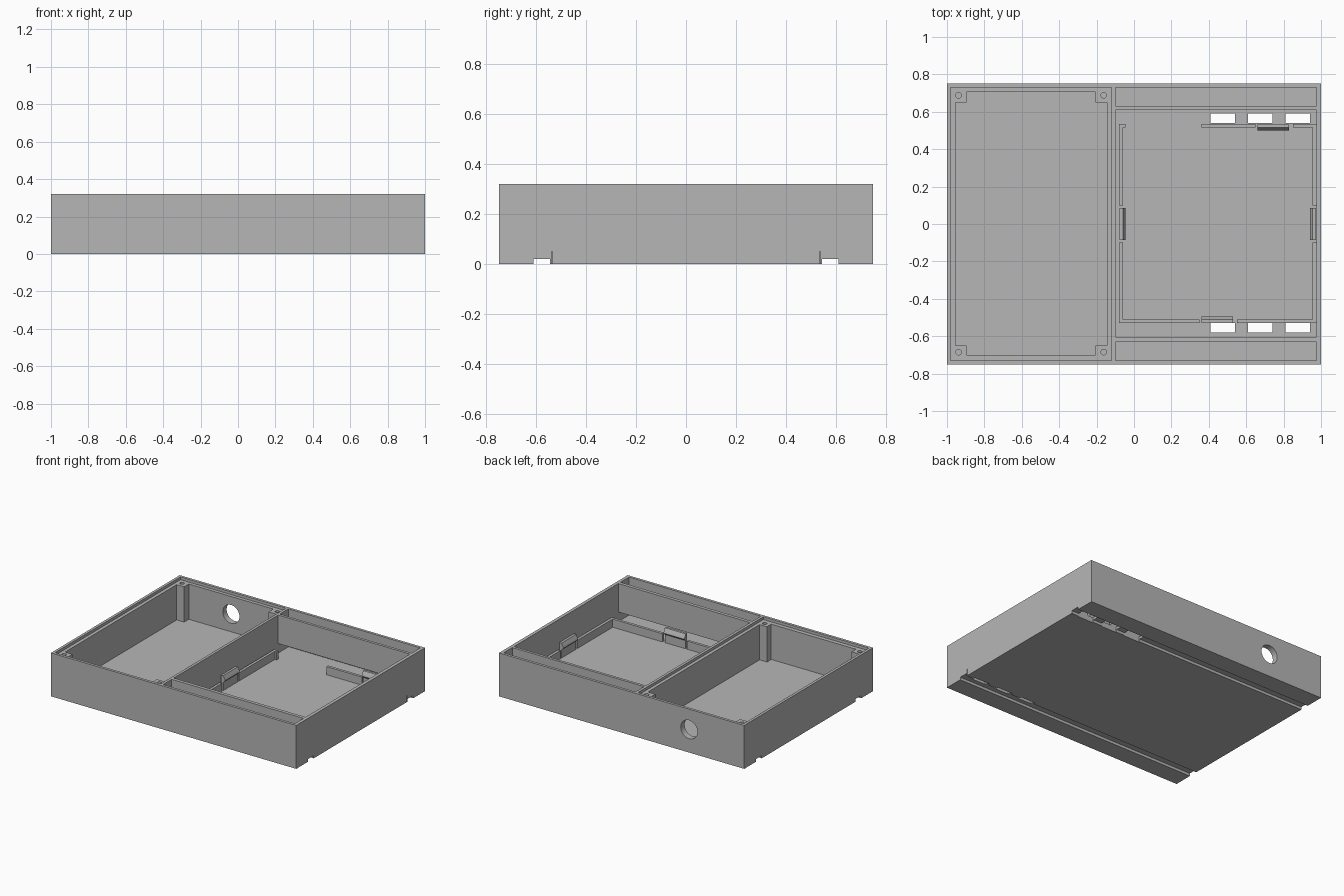
import bpy, bmesh, math
from mathutils import Matrix

old = bpy.data.objects.get("Cube")
if old:
    bpy.data.objects.remove(old, do_unlink=True)

grey = bpy.data.materials.new("plain grey")
grey.use_nodes = True
GREY = (0.47, 0.47, 0.47, 1)
grey.diffuse_color = GREY
grey.node_tree.nodes["Principled BSDF"].inputs["Base Color"].default_value = GREY

HEIGHT, FLOOR, LEDGE, RAIL_TOP = 0.32, 0.04, 0.30, 0.10
OVER = HEIGHT + 0.1


def make(name, bm):
    mesh = bpy.data.meshes.new(name)
    bmesh.ops.recalc_face_normals(bm, faces=bm.faces)
    bm.to_mesh(mesh)
    bm.free()
    mesh.materials.append(grey)
    ob = bpy.data.objects.new(name, mesh)
    bpy.context.collection.objects.link(ob)
    return ob


def box(name, x0, x1, y0, y1, z0, z1):
    bm = bmesh.new()
    size = Matrix.Diagonal((x1 - x0, y1 - y0, z1 - z0, 1))
    mid = Matrix.Translation(((x0 + x1) / 2, (y0 + y1) / 2, (z0 + z1) / 2))
    bmesh.ops.create_cube(bm, size=1, matrix=mid @ size)
    return make(name, bm)


def rod(name, radius, depth, matrix):
    bm = bmesh.new()
    bmesh.ops.create_cone(bm, cap_ends=True, segments=32, radius1=radius,
                          radius2=radius, depth=depth, matrix=matrix)
    return make(name, bm)


def cut(target, cutter):
    cutter.hide_render = True
    mod = target.modifiers.new("cut", 'BOOLEAN')
    mod.operation, mod.solver, mod.object = 'DIFFERENCE', 'EXACT', cutter
    bpy.context.view_layer.objects.active = target
    bpy.ops.object.modifier_apply(modifier=mod.name)
    bpy.data.objects.remove(cutter, do_unlink=True)


def carve(target, *limits):
    cut(target, box("cutter", *limits))


# Tray body with two main pockets and the lid recess
tray = box("tray", -1, 1, -0.75, 0.75, 0, HEIGHT)
carve(tray, -0.98, -0.12, -0.73, 0.73, LEDGE, OVER)
carve(tray, -0.955, -0.145, -0.70, 0.705, FLOOR, OVER)
carve(tray, -0.10, 0.975, -0.605, 0.61, FLOOR, OVER)

for s in (-1, 1):
    # Side channel, joined to the pocket by a low slot under its wall
    lo, hi = sorted((s * 0.63, s * 0.73))
    carve(tray, -0.10, 0.975, lo, hi, FLOOR, OVER)
    lo, hi = sorted((s * 0.59, s * 0.65))
    carve(tray, -0.10, 0.975, lo, hi, FLOOR, 0.11)
    # Groove along the underside
    lo, hi = sorted((s * 0.546, s * 0.612))
    carve(tray, -1.1, 1.1, lo, hi, -0.1, 0.02)
    # Narrow slit in the end wall
    carve(tray, 0.985, 1.1, s * 0.538 - 0.002, s * 0.538 + 0.002, -0.1, 0.05)
    # Vents
    for x in (0.41, 0.61, 0.81):
        y = 0.565 if s > 0 else -0.555
        carve(tray, x, x + 0.13, y - 0.025, y + 0.025, -0.1, 0.07)

# Round cable hole in the back wall
cut(tray, rod("cutter", 0.068, 0.2, Matrix.Translation((-0.55, 0.75, 0.17))
              @ Matrix.Rotation(math.pi / 2, 4, 'X')))

# Corner posts with screw holes
for x0, x1, hole_x in ((-0.957, -0.895, -0.938), (-0.205, -0.143, -0.162)):
    for y0, y1, hole_y in ((-0.702, -0.65, -0.685), (0.65, 0.707, 0.688)):
        post = box("screw_post", x0, x1, y0, y1, FLOOR - 0.01, LEDGE)
        for part in (post, tray):
            cut(part, rod("cutter", 0.015, 0.2,
                          Matrix.Translation((hole_x, hole_y, LEDGE))))

# Low rails around the board bay, with gaps for the clips
for limits in ((-0.08, -0.06, -0.53, -0.10), (-0.08, -0.06, 0.10, 0.535),
               (-0.06, -0.045, 0.515, 0.535),
               (0.955, 0.976, -0.53, -0.10), (0.955, 0.976, 0.10, 0.535),
               (-0.06, 0.35, -0.53, -0.51), (0.55, 0.955, -0.53, -0.51),
               (0.36, 0.65, 0.515, 0.535), (0.85, 0.955, 0.515, 0.535)):
    box("board_rail", *limits, FLOOR - 0.01, RAIL_TOP)


def clip(x, y, turn):
    # Snap tab with a wedge lip facing the bay
    outline = ((-0.018, 0.03), (0, 0.03), (0, 0.10), (0.015, 0.115),
               (0.012, 0.125), (0, 0.15), (-0.018, 0.15))
    bm = bmesh.new()
    face = bm.faces.new([bm.verts.new((u, -0.085, z)) for u, z in outline])
    grown = bmesh.ops.extrude_face_region(bm, geom=[face])["geom"]
    moved = [g for g in grown if isinstance(g, bmesh.types.BMVert)]
    bmesh.ops.translate(bm, verts=moved, vec=(0, 0.17, 0))
    bm.transform(Matrix.Translation((x, y, 0)) @ Matrix.Rotation(turn, 4, 'Z'))
    make("board_clip", bm)


clip(-0.06, 0, 0)
clip(0.955, 0, math.pi)
clip(0.445, -0.51, math.pi / 2)
clip(0.745, 0.515, -math.pi / 2)
